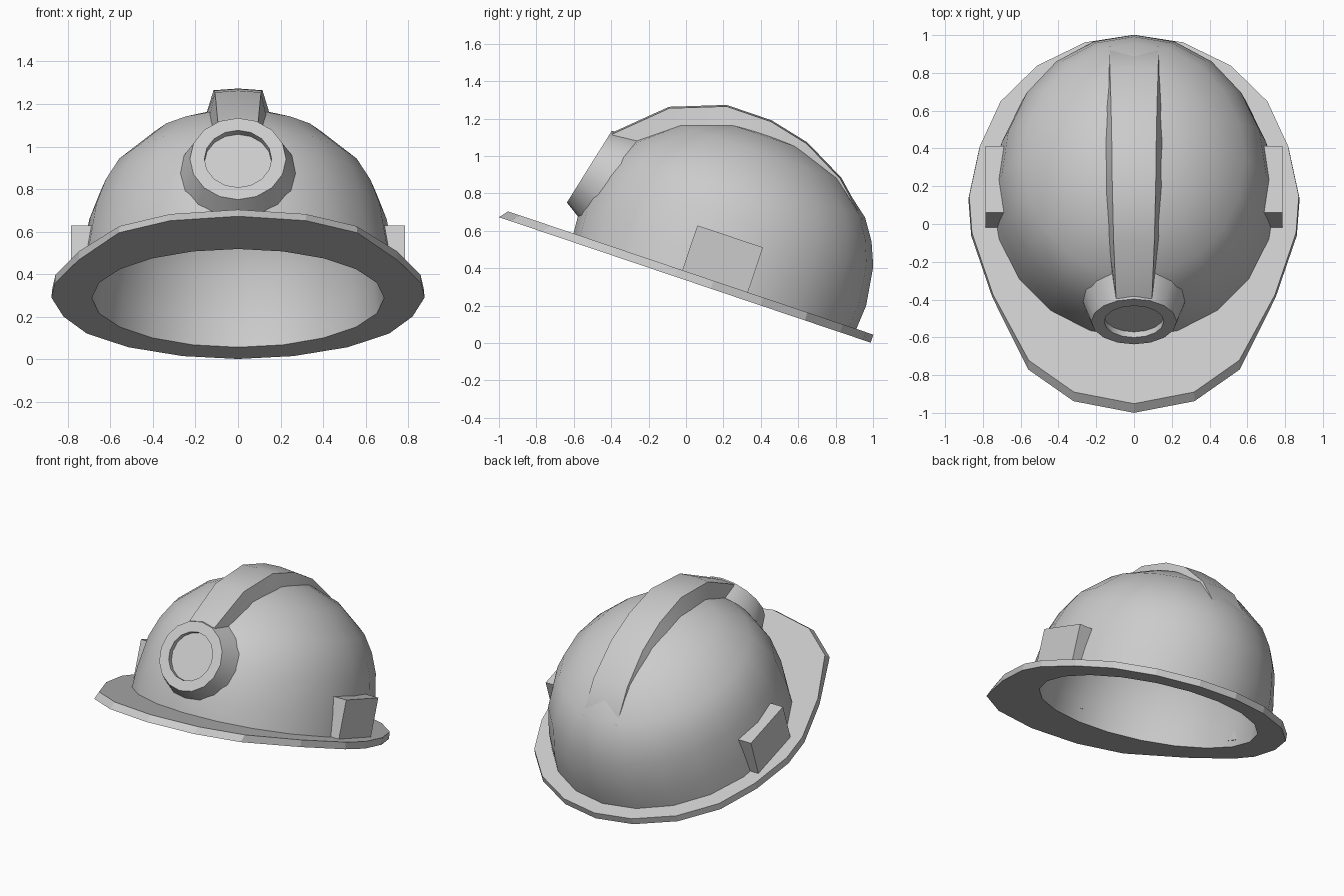
import bpy
import math
from mathutils import Matrix, Vector

cube = bpy.data.objects.get("Cube")
if cube:
    bpy.data.objects.remove(cube)

SIDES = 20
CENTRE = 0.148  # dome centre along the brim
# The helmet is modelled level, then tipped back to rest on the rear of its brim
TILT = Matrix.Translation((0, 0, 0.335)) @ Matrix.Rotation(math.radians(-18.65), 4, "X")

grey = bpy.data.materials.new("plain_grey")
grey.use_nodes = True
grey.diffuse_color = (0.6, 0.6, 0.6, 1)
grey.node_tree.nodes["Principled BSDF"].inputs["Base Color"].default_value = (0.6, 0.6, 0.6, 1)


def make(name, verts, faces, smooth=None):
    mesh = bpy.data.meshes.new(name)
    mesh.from_pydata([TILT @ Vector(v) for v in verts], [], faces)
    mesh.materials.append(grey)
    obj = bpy.data.objects.new(name, mesh)
    bpy.context.collection.objects.link(obj)
    bpy.ops.object.select_all(action="DESELECT")
    obj.select_set(True)
    bpy.context.view_layer.objects.active = obj
    bpy.ops.object.mode_set(mode="EDIT")
    bpy.ops.mesh.select_all(action="SELECT")
    bpy.ops.mesh.normals_make_consistent(inside=False)
    bpy.ops.object.mode_set(mode="OBJECT")
    if smooth:
        bpy.ops.object.shade_smooth_by_angle(angle=math.radians(smooth))


def loft(name, loops, wrap=False, caps=False, smooth=None):
    """Skin a list of closed loops that share one vertex count."""
    n = len(loops[0])
    verts = [v for loop in loops for v in loop]
    faces = []
    for i in range(len(loops) if wrap else len(loops) - 1):
        a, b = i * n, (i + 1) % len(loops) * n
        for j in range(n):
            k = (j + 1) % n
            faces.append((a + j, a + k, b + k, b + j))
    if caps:
        faces += [tuple(range(n)), tuple(range(len(verts) - n, len(verts)))]
    make(name, verts, faces, smooth)


def ring(r, z, width):
    """Oval ring around the dome axis, starting at the front."""
    steps = [math.tau * k / SIDES for k in range(SIDES)]
    return [(r * width * math.sin(a), CENTRE - r * math.cos(a), z) for a in steps]


# Dome shell: outer skin from rim to crown, then inner skin back to the rim
profile = [(0.797, 0.03, 0.945), (0.808, 0.18, 0.91), (0.777, 0.39, 0.9),
           (0.725, 0.515, 0.9), (0.652, 0.624, 0.9), (0.463, 0.775, 0.9),
           (0.234, 0.865, 0.9), (0.001, 0.888, 0.9)]
outer = [ring(r, z, w) for r, z, w in profile]
inner = [ring(r * 0.906, (z - 0.03) * 0.95, w + 0.006) for r, z, w in profile]
loft("dome_shell", outer + inner[::-1], wrap=True, smooth=40)

# Brim: long peak at the front, narrow at the back, tucked into the shell wall
half = [(0, -1.055), (0.32, -0.99), (0.56, -0.813), (0.75, -0.41), (0.862, -0.065),
        (0.877, 0.14), (0.82, 0.42), (0.71, 0.67), (0.515, 0.87), (0.26, 1.0), (0, 1.042)]
edge = half + [(-x, y) for x, y in half[-2:0:-1]]
lower = [(x, y, 0) for x, y in edge]
upper = [(x * 0.995, y + (0.036 if y < -0.5 else 0), 0.045) for x, y in edge]
loft("brim", [ring(0.722, 0, 0.951), lower, upper, ring(0.765, 0.045, 0.93)])

# Crest: (angle over the dome, height from centre, half width at top, at base)
crest = [(40, 0.868, 0.13, 0.13), (43.7, 0.893, 0.13, 0.132), (59.4, 0.912, 0.128, 0.142),
         (75.7, 0.935, 0.122, 0.153), (89.3, 0.957, 0.118, 0.156), (104.2, 0.988, 0.115, 0.153),
         (122, 1.002, 0.108, 0.138), (141.4, 0.994, 0.095, 0.113)]
sections = []
for angle, r, top, base in crest:
    a = math.radians(angle)
    section = [(-base, 0.855), (-top, r - 0.008), (0, r), (top, r - 0.008), (base, 0.855)]
    sections.append([(x, CENTRE + d * math.cos(a), d * math.sin(a)) for x, d in section])
loft("crest", sections, caps=True, smooth=35)

# Lamp: flared housing, flat ring and recessed lens
lamp = Matrix.Translation((0, -0.684, 0.41)) @ Matrix.Rotation(math.radians(76.6), 4, "X")


def lamp_ring(r, depth, n=16):
    pts = [math.tau * k / n for k in range(n)]
    return [lamp @ Vector((r * math.sin(a), r * math.cos(a), -depth)) for a in pts]


housing = [lamp_ring(0.29, 0.18), lamp_ring(0.226, 0), lamp_ring(0.158, 0), lamp_ring(0.158, 0.035)]
loft("lamp_housing", housing, smooth=32)
make("lamp_lens", lamp_ring(0.158, 0.035), [tuple(range(16))])

# Side blocks
for side, name in ((1, "left_side_block"), (-1, "right_side_block")):
    loft(name, [[(side * x, y, z) for x, y in
                 ((0.675, -0.036), (0.785, -0.036), (0.785, 0.334), (0.675, 0.334))]
                for z in (0.04, 0.298)], caps=True)
